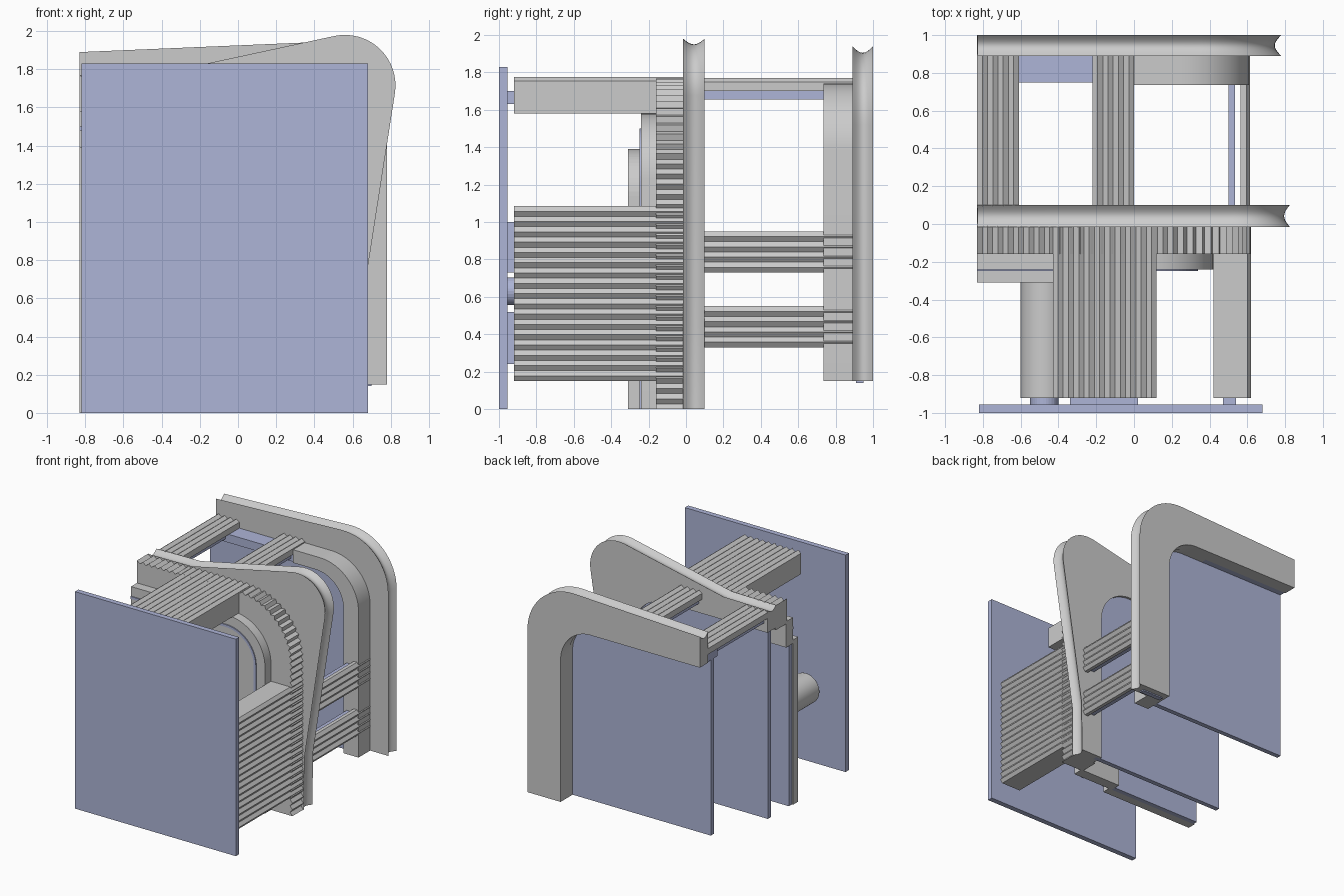
import bpy, bmesh, math
from mathutils import Vector

if "Cube" in bpy.data.objects:
    bpy.data.objects.remove(bpy.data.objects["Cube"])

blue = bpy.data.materials.new("pale_blue")
blue.diffuse_color = (0.42, 0.46, 0.68, 1)
blue.use_nodes = True
blue.node_tree.nodes["Principled BSDF"].inputs["Base Color"].default_value = blue.diffuse_color
XL = -0.83  # cut plane on the left


def finish(name, bm, mat=None, smooth=False):
    bmesh.ops.recalc_face_normals(bm, faces=bm.faces[:])
    me = bpy.data.meshes.new(name)
    bm.to_mesh(me)
    bm.free()
    ob = bpy.data.objects.new(name, me)
    bpy.context.collection.objects.link(ob)
    if mat:
        me.materials.append(mat)
    if smooth:
        bpy.ops.object.select_all(action='DESELECT')
        ob.select_set(True)
        bpy.context.view_layer.objects.active = ob
        bpy.ops.object.shade_smooth_by_angle(angle=math.radians(25))
    return ob


def loft(name, sections, mat=None, smooth=False):
    """Join equal closed cross-sections and cap both ends."""
    bm = bmesh.new()
    rows = [[bm.verts.new(p) for p in s] for s in sections]
    n = len(rows[0])
    for a, b in zip(rows, rows[1:]):
        for i in range(n):
            j = (i + 1) % n
            bm.faces.new((a[i], a[j], b[j], b[i]))
    bm.faces.new(rows[0])
    bm.faces.new(rows[-1])
    return finish(name, bm, mat, smooth)


def slab(name, pts, y0, y1, mat=None):
    """Extrude an (x, z) outline along y."""
    return loft(name, [[(x, y, z) for x, z in pts] for y in (y0, y1)], mat)


def box(name, x0, x1, y0, y1, z0, z1, mat=None):
    return slab(name, [(x0, z0), (x1, z0), (x1, z1), (x0, z1)], y0, y1, mat)


def arc(cx, cz, r, a0=90, a1=0, n=16):
    return [(cx + r * math.cos(math.radians(a0 + (a1 - a0) * i / n)),
             cz + r * math.sin(math.radians(a0 + (a1 - a0) * i / n))) for i in range(n + 1)]


def half_arch(xr, zt, r, zb, xl=XL):
    return [(xl, zt)] + arc(xr - r, zt - r, r) + [(xr, zb)]


def normals(pts):
    out = []
    for i in range(len(pts)):
        a, b = pts[max(i - 1, 0)], pts[min(i + 1, len(pts) - 1)]
        t = Vector((b[0] - a[0], b[1] - a[1])).normalized()
        out.append((-t.y, t.x))
    return out


def resample(pts, n):
    v = [Vector(p) for p in pts]
    d = [0]
    for a, b in zip(v, v[1:]):
        d.append(d[-1] + (b - a).length)
    out, k = [], 0
    for i in range(n + 1):
        s = d[-1] * i / n
        while k < len(v) - 2 and d[k + 1] < s:
            k += 1
        out.append(tuple(v[k].lerp(v[k + 1], (s - d[k]) / (d[k + 1] - d[k]))))
    return out


def ring(name, outer, inner, y0, y1, mat=None, groove=0.0, smooth=False):
    """Arch band between two matching paths, with an optional hollow rim."""
    steps = 10 if groove else 1
    secs = []
    for (ox, oz), (ix, iz), (nx, nz) in zip(outer, inner, normals(outer)):
        s = [(ix, y0, iz)]
        for k in range(steps + 1):
            t = k / steps
            g = groove * math.sin(math.pi * t)
            s.append((ox - nx * g, y0 + (y1 - y0) * t, oz - nz * g))
        secs.append(s + [(ix, y1, iz)])
    return loft(name, secs, mat, smooth)


def ribbed(name, u0, u1, v0, v1, y0, y1, side=False, depth=0.02):
    """Slab with zigzag ridges along y on its top (or on its +x side)."""
    n = 2 * round((u1 - u0) / 0.055)
    pts = [(u0, v0)]
    pts += [(u0 + (u1 - u0) * i / n, v1 - (depth if i % 2 == 0 else 0)) for i in range(n + 1)]
    pts.append((u1, v0))
    return slab(name, [(v, u) for u, v in pts] if side else pts, y0, y1)


# front backing board and its spacers
box("front_board", -0.82, 0.68, -1.0, -0.955, 0, 1.83, blue)
box("spacer_top", -0.34, 0.02, -0.956, -0.915, 1.63, 1.70, blue)
for i, (z0, z1) in enumerate([(0.24, 0.52), (0.73, 1.0)]):
    box(f"spacer_side_{i}", 0.47, 0.54, -0.956, -0.915, z0, z1, blue)
slab("spacer_round", arc(-0.475, 0.63, 0.075, 0, 348, 29), -0.956, -0.915, blue)

# rear grooved arch
ring("rear_arch", [(XL, 1.89)] + arc(0.36, 1.52, 0.42, 92, 0) + [(0.78, 0.15)],
     half_arch(0.47, 1.63, 0.28, 0.15), 0.89, 1.0, None, 0.035, True)

# front grooved arch, flaring at the corner
ring("front_arch",
     [(XL, 1.77), (-0.42, 1.775)] + arc(0.56, 1.715, 0.265, 102, -9) + [(0.63, 0.44), (0.625, 0)],
     [(XL, 1.58), (-0.42, 1.58)] + arc(0.12, 1.28, 0.3) + [(0.42, 0.44), (0.42, 0)],
     -0.015, 0.1, None, 0.03, True)

# rear inner frame and panel
ring("rear_frame", half_arch(0.61, 1.74, 0.36, 0.15, 0.0),
     half_arch(0.47, 1.63, 0.26, 0.15, 0.0), 0.735, 0.89, None, 0, True)
box("rear_frame_lintel", -0.82, 0.0, 0.75, 0.89, 1.63, 1.70, blue)
slab("rear_panel", [(-0.82, 0.15)] + half_arch(0.49, 1.65, 0.27, 0.15, -0.82), 0.80, 0.84, blue)
box("rear_panel_foot", 0.5, 0.7, 0.91, 0.95, 0.14, 0.16, blue)

# ribbed boards between the arches with blue bars behind
for i, x in enumerate((XL, -0.22)):
    ribbed(f"top_board_{i}", x, x + 0.22, 1.70, 1.77, 0.095, 0.89)
    box(f"top_bar_{i}", x + 0.03, x + 0.19, 0.095, 0.76, 1.655, 1.70, blue)
for i, z in enumerate((0.33, 0.73)):
    ribbed(f"side_board_{i}", z, z + 0.22, 0.565, 0.615, 0.095, 0.89, True)
    box(f"side_bar_{i}", 0.50, 0.535, 0.095, 0.76, z + 0.03, z + 0.19, blue)

# panel behind the front arch
slab("middle_panel", [(-0.82, 0)] + half_arch(0.46, 1.62, 0.3, 0, -0.82), 0.04, 0.08, blue)

# toothed ring in front of the arch
N = 110
outer = resample(half_arch(0.62, 1.77, 0.5, 0), N)
outer = [(x - nx * 0.022 * (i % 2), z - nz * 0.022 * (i % 2))
         for i, ((x, z), (nx, nz)) in enumerate(zip(outer, normals(outer)))]
ring("toothed_ring", outer, resample(half_arch(0.40, 1.56, 0.33, 0), N), -0.16, -0.01)

# stepped inner ring with blue trim
ring("step_ring", half_arch(0.42, 1.58, 0.35, 0), half_arch(0.03, 1.36, 0.2, 0),
     -0.24, -0.15, None, 0, True)
ring("step_trim", half_arch(0.34, 1.50, 0.28, 0), half_arch(0.32, 1.48, 0.26, 0),
     -0.248, -0.235, blue)

# door leaf with blue backing and round handle
slab("door_leaf", [(XL, 0)] + half_arch(0.06, 1.39, 0.25, 0), -0.31, -0.24)
slab("door_backing", [(-0.82, 0)] + half_arch(0.03, 1.36, 0.22, 0, -0.82), -0.241, -0.20, blue)
knob = slab("handle", arc(-0.475, 0.63, 0.125, 0, 352.5, 47), -0.92, -0.30)
bpy.ops.object.select_all(action='DESELECT')
knob.select_set(True)
bpy.context.view_layer.objects.active = knob
bpy.ops.object.shade_smooth_by_angle(angle=math.radians(30))

# ribbed blocks reaching forward
ribbed("top_block", -0.43, 0.12, 1.58, 1.775, -0.92, -0.01)
ribbed("side_block", 0.15, 1.085, 0.42, 0.62, -0.92, -0.01, True)
